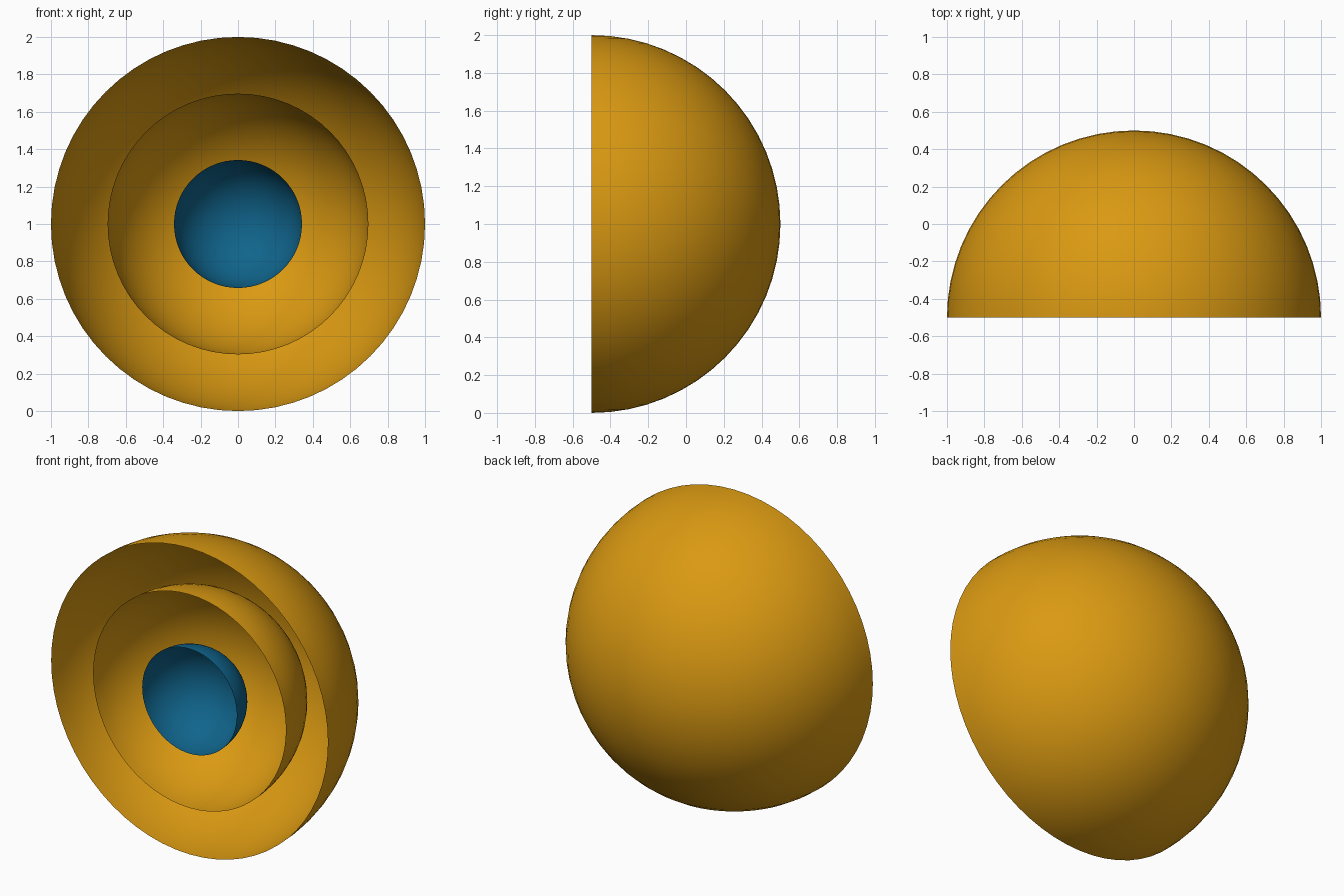
import bpy
import bmesh
from mathutils import Vector

cube = bpy.data.objects.get("Cube")
if cube:
    bpy.data.objects.remove(cube, do_unlink=True)

CENTRE = Vector((0, -0.5, 1))


def make_material(name, colour):
    mat = bpy.data.materials.new(name)
    mat.use_nodes = True
    mat.diffuse_color = colour
    mat.node_tree.nodes["Principled BSDF"].inputs["Base Color"].default_value = colour
    return mat


def half_shell(name, radius, mat):
    """Thin hemispherical bowl, open towards the front."""
    bm = bmesh.new()
    bmesh.ops.create_uvsphere(bm, u_segments=64, v_segments=32, radius=radius)
    geom = bm.verts[:] + bm.edges[:] + bm.faces[:]
    bmesh.ops.bisect_plane(bm, geom=geom, dist=1e-5, plane_co=(0, 0, 0),
                           plane_no=(0, -1, 0), clear_outer=True)
    for face in bm.faces:
        face.smooth = True
    mesh = bpy.data.meshes.new(name)
    bm.to_mesh(mesh)
    bm.free()
    mesh.materials.append(mat)
    obj = bpy.data.objects.new(name, mesh)
    obj.location = CENTRE
    bpy.context.collection.objects.link(obj)
    return obj


orange = make_material("orange", (0.7, 0.32, 0.006, 1))
blue = make_material("blue", (0.005, 0.127, 0.26, 1))

# Three nested bowls sharing one centre and one rim plane
half_shell("outer_shell", 1.0, orange)
half_shell("middle_shell", 0.697, orange)
half_shell("inner_shell", 0.342, blue)
